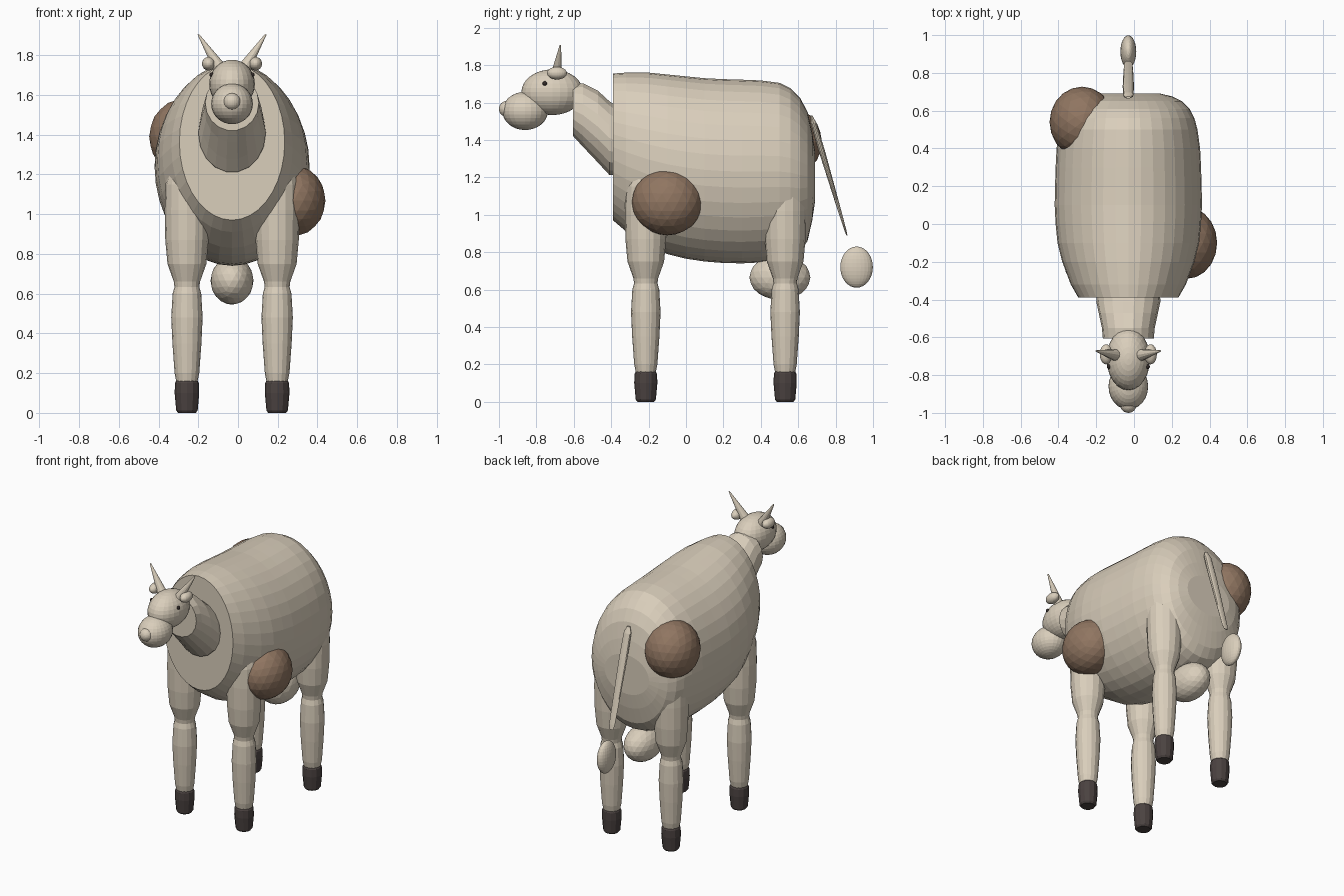
import bpy
import bmesh
from math import cos, sin, tau
from mathutils import Vector, Matrix

default_cube = bpy.data.objects.get("Cube")
if default_cube:
    bpy.data.objects.remove(default_cube, do_unlink=True)

MID = -0.03  # x of the animal's own centre line


def make_material(name, colour):
    material = bpy.data.materials.new(name)
    material.use_nodes = True
    rgba = (*colour, 1.0)
    material.diffuse_color = rgba
    material.node_tree.nodes["Principled BSDF"].inputs["Base Color"].default_value = rgba
    return material


cream = make_material("cream_hide", (0.70, 0.62, 0.50))
brown = make_material("brown_patch", (0.28, 0.18, 0.12))
dark = make_material("dark_hoof", (0.07, 0.055, 0.052))
black = make_material("eye_dark", (0.03, 0.022, 0.02))


def finish(bm, name, material):
    """Turn a bmesh into a flat shaded object with one material."""
    bmesh.ops.recalc_face_normals(bm, faces=bm.faces)
    mesh = bpy.data.meshes.new(name)
    bm.to_mesh(mesh)
    bm.free()
    mesh.materials.append(material)
    obj = bpy.data.objects.new(name, mesh)
    bpy.context.scene.collection.objects.link(obj)
    return obj


def loft(name, rings, segments, material):
    """Skin elliptical rings given as (centre, half axis, half axis)."""
    bm = bmesh.new()
    loops = []
    for centre, u, v in rings:
        angles = [tau * i / segments for i in range(segments)]
        loops.append([bm.verts.new(Vector(centre) + Vector(u) * cos(a) + Vector(v) * sin(a))
                      for a in angles])
    for low, high in zip(loops, loops[1:]):
        for i in range(segments):
            j = (i + 1) % segments
            bm.faces.new((low[i], low[j], high[j], high[i]))
    bm.faces.new(loops[0])
    bm.faces.new(loops[-1])
    return finish(bm, name, material)


def loft_along_y(name, rows, segments, material):
    """Rows hold y, half width, bottom height and top height."""
    rings = [((MID, y, (low + high) / 2), (w, 0, 0), (0, 0, (high - low) / 2))
             for y, w, low, high in rows]
    return loft(name, rings, segments, material)


def loft_up(name, x, y, profile, segments, material):
    """Turned shape standing at x, y; profile holds height and radius."""
    rings = [((x, y, z), (r, 0, 0), (0, r, 0)) for z, r in profile]
    return loft(name, rings, segments, material)


def ellipsoid(name, centre, radii, material, faceted=False):
    bm = bmesh.new()
    if faceted:
        bmesh.ops.create_icosphere(bm, subdivisions=3, radius=1)
    else:
        bmesh.ops.create_uvsphere(bm, u_segments=24, v_segments=16, radius=1)
    bm.transform(Matrix.Translation(centre) @ Matrix.Diagonal((*radii, 1)))
    return finish(bm, name, material)


# Barrel body with a flat chest and a rounded rump
loft_along_y("body", [
    (-0.39, 0.265, 0.97, 1.755),
    (-0.32, 0.305, 0.91, 1.76),
    (-0.2, 0.35, 0.83, 1.76),
    (-0.1, 0.375, 0.79, 1.75),
    (0, 0.385, 0.765, 1.74),
    (0.1, 0.39, 0.75, 1.73),
    (0.2, 0.388, 0.742, 1.725),
    (0.3, 0.385, 0.74, 1.722),
    (0.4, 0.38, 0.745, 1.718),
    (0.5, 0.366, 0.757, 1.705),
    (0.56, 0.35, 0.775, 1.675),
    (0.61, 0.325, 0.80, 1.625),
    (0.65, 0.285, 0.86, 1.55),
    (0.675, 0.235, 0.97, 1.44),
    (0.69, 0.17, 1.07, 1.34),
], 36, cream)

# Neck, cut square at both ends
loft_along_y("neck", [
    (-0.605, 0.135, 1.42, 1.70),
    (-0.55, 0.14, 1.36, 1.705),
    (-0.47, 0.157, 1.275, 1.665),
    (-0.41, 0.17, 1.21, 1.61),
    (-0.38, 0.168, 1.21, 1.59),
], 18, cream)

# Head, muzzle and nose
ellipsoid("head", (MID, -0.715, 1.655), (0.115, 0.165, 0.122), cream)
ellipsoid("muzzle", (MID, -0.86, 1.555), (0.105, 0.122, 0.102), cream)
ellipsoid("nose", (MID, -0.958, 1.566), (0.043, 0.042, 0.043), cream)

# Paired features of the head
for side, label in ((1, "left"), (-1, "right")):
    ellipsoid("ear_" + label, (MID + side * 0.118, -0.69, 1.757),
              (0.033, 0.053, 0.034), cream)
    ellipsoid("eye_" + label, (MID + side * 0.102, -0.755, 1.702),
              (0.012, 0.012, 0.012), black)
    base = Vector((MID + side * 0.065, -0.695, 1.74))
    tip = Vector((MID + side * 0.17, -0.672, 1.905))
    across = Vector((0.84 * side, 0, -0.54))
    depth = Vector((0, 1, 0))
    loft("horn_" + label,
         [(base, across * 0.032, depth * 0.032), (tip, across * 0.004, depth * 0.004)],
         12, cream)

# Four legs, each with thigh, shin and hoof
thigh = [(0.61, 0.06), (0.66, 0.066), (0.75, 0.098), (0.87, 0.109),
         (1.02, 0.112), (1.15, 0.108), (1.22, 0.09), (1.27, 0.05)]
shin = [(0.14, 0.05), (0.2, 0.062), (0.35, 0.073), (0.48, 0.079),
        (0.6, 0.072), (0.65, 0.058)]
hoof = [(0, 0.045), (0.012, 0.054), (0.1, 0.062), (0.15, 0.06), (0.168, 0.05)]
for side, label in ((1, "left"), (-1, "right")):
    for y, end in ((-0.215, "front"), (0.53, "rear")):
        x = MID + side * 0.227
        tag = "_" + end + "_" + label
        loft_up("thigh" + tag, x, y, thigh, 16, cream)
        loft_up("shin" + tag, x, y, shin, 16, cream)
        loft_up("hoof" + tag, x, y, hoof, 12, dark)

# Udder and the two hide patches
ellipsoid("udder", (MID, 0.502, 0.665), (0.108, 0.163, 0.12), cream, True)
ellipsoid("patch_left", (0.28, -0.1, 1.068), (0.16, 0.19, 0.178), brown, True)
ellipsoid("patch_right", (-0.275, 0.54, 1.39), (0.172, 0.187, 0.19), brown, True)

# Tail, a flattened tapering rod with a loose tuft below it
top, bottom = Vector((MID, 0.67, 1.53)), Vector((MID, 0.86, 0.89))
tail = [(0, 0.012, 0.006), (0.06, 0.027, 0.016), (0.3, 0.03, 0.017),
        (0.7, 0.026, 0.011), (0.95, 0.022, 0.006), (1, 0.014, 0.003)]
loft("tail", [(top.lerp(bottom, t), (w, 0, 0), (0, d, 0)) for t, w, d in tail], 12, cream)
ellipsoid("tail_tuft", (MID, 0.912, 0.72), (0.042, 0.087, 0.11), cream)
